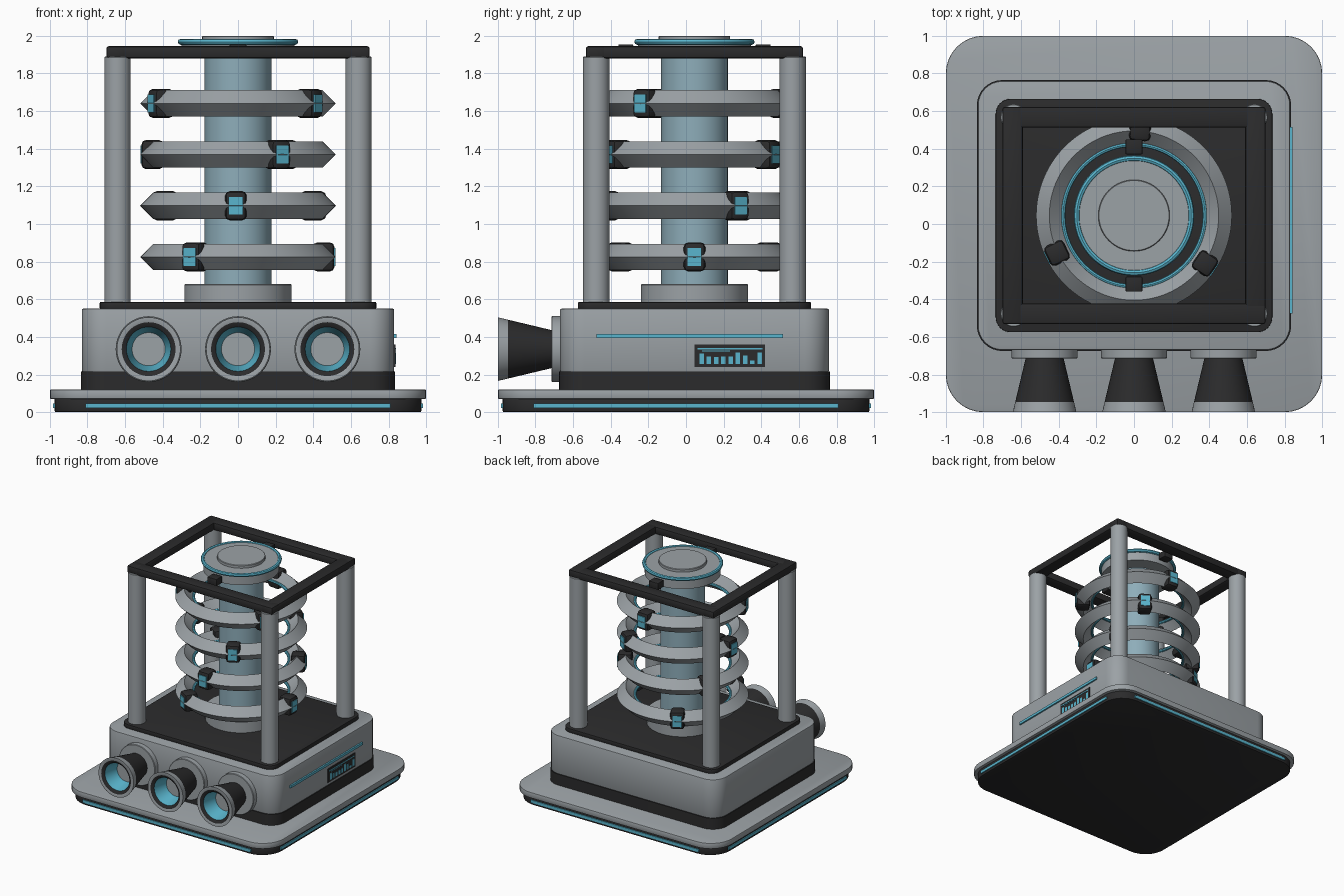
import bpy, bmesh, math
from math import pi, sin, cos
from mathutils import Matrix, Vector

if "Cube" in bpy.data.objects:
    bpy.data.objects.remove(bpy.data.objects["Cube"], do_unlink=True)

CY = 0.045  # the upper assembly sits slightly behind the base centre


def material(name, r, g, b):
    m = bpy.data.materials.new(name)
    m.use_nodes = True
    m.diffuse_color = (r, g, b, 1)
    m.node_tree.nodes["Principled BSDF"].inputs["Base Color"].default_value = (r, g, b, 1)
    return m


GREY = material("steel_grey", .33, .36, .38)
BLACK = material("charcoal_black", .024, .024, .025)
CYAN = material("bright_cyan", .10, .46, .61)
GLASS = material("pale_blue", .27, .42, .49)


def finish(bm, name, mats, matrix=Matrix(), smooth=True):
    bmesh.ops.recalc_face_normals(bm, faces=bm.faces)
    mesh = bpy.data.meshes.new(name)
    bm.to_mesh(mesh)
    bm.free()
    for m in mats:
        mesh.materials.append(m)
    ob = bpy.data.objects.new(name, mesh)
    ob.matrix_world = matrix
    bpy.context.collection.objects.link(ob)
    if smooth:
        bpy.ops.object.select_all(action='DESELECT')
        ob.select_set(True)
        bpy.context.view_layer.objects.active = ob
        bpy.ops.object.shade_smooth_by_angle(angle=math.radians(35))
    return ob


def box(name, mat, centre, size, corner=0, edge=0, matrix=Matrix()):
    """Box with rounded upright corners and softened remaining edges."""
    bm = bmesh.new()
    bmesh.ops.create_cube(bm, size=1, matrix=Matrix.Translation(centre) @ Matrix.Diagonal((*size, 1)))
    if corner:
        upright = [e for e in bm.edges
                   if abs(e.verts[0].co.z - e.verts[1].co.z) > size[2] / 2]
        bmesh.ops.bevel(bm, geom=upright, offset=corner, segments=8, profile=.5, affect='EDGES')
    if edge:
        sharp = [e for e in bm.edges if e.calc_face_angle(0) > 1]
        bmesh.ops.bevel(bm, geom=sharp, offset=edge, segments=2, profile=.5, affect='EDGES')
    return finish(bm, name, [mat], matrix, bool(corner or edge))


def lathe(name, mats, profile, matrix, closed=False, slots=None, steps=64):
    """Spin (radius, height) points about z; slots gives a material per band."""
    bm = bmesh.new()
    rings = []
    for r, h in profile:
        if r == 0:
            rings.append([bm.verts.new((0, 0, h))] * steps)
        else:
            rings.append([bm.verts.new((r * cos(2 * pi * i / steps), r * sin(2 * pi * i / steps), h))
                          for i in range(steps)])
    pairs = list(zip(rings, rings[1:]))
    if closed:
        pairs.append((rings[-1], rings[0]))
    for band, (a, b) in enumerate(pairs):
        for i in range(steps):
            j = (i + 1) % steps
            loop = list(dict.fromkeys((a[i], a[j], b[j], b[i])))
            face = bm.faces.new(loop)
            face.material_index = slots[band] if slots else 0
    return finish(bm, name, mats, matrix)


def cylinder(name, mat, x, y, radius, z0, z1, bevel=.004):
    pts = [(0, z0), (radius, z0), (radius, z1 - bevel), (radius - bevel, z1), (0, z1)]
    return lathe(name, [mat], pts, Matrix.Translation((x, y, 0)))


def ring(name, mat, z, major, minor, sides):
    pts = [(major + minor * cos(2 * pi * i / sides), minor * sin(2 * pi * i / sides))
           for i in range(sides)]
    return lathe(name, [mat], pts, Matrix.Translation((0, CY, z)), closed=True, steps=96)


# Base
box("base_foot", BLACK, (0, 0, .0375), (1.95, 1.95, .075), .19, .008)
box("base_plate", GREY, (0, 0, .095), (2, 2, .05), .2, .006)
for k in range(4):
    box("base_light", CYAN, (.975, 0, .033), (.016, 1.62, .024),
        matrix=Matrix.Rotation(k * pi / 2, 4, 'Z'))

# Housing
box("housing_skirt", BLACK, (0, CY, .166), (1.67, 1.44, .1), .135)
box("housing", GREY, (0, CY, .382), (1.66, 1.43, .336), .13, .008)
box("housing_cover", BLACK, (0, CY, .567), (1.47, 1.24, .036), .08, .005)

# Display on the side of the housing
box("side_light", CYAN, (.835, .02, .405), (.016, .99, .022))
box("display_panel", BLACK, (.831, .233, .3), (.01, .375, .12))
box("display_line", CYAN, (.8365, .233, .338), (.004, .345, .008))
box("display_short_line", CYAN, (.8365, .16, .325), (.004, .15, .004))
for i, h in enumerate((.055, .04, .035, .038, .038, .06, .045, .018, .06)):
    box("display_bar", CYAN, (.8365, .083 + i * .0385, .257 + h / 2), (.004, .024, h))

# Front nozzles, spun about an axis pointing forward
for x in (-.475, 0, .475):
    aim = Matrix.Translation((x, 0, .335)) @ Matrix.Rotation(pi / 2, 4, 'X')
    lathe("nozzle_flange", [GREY],
          [(0, .65), (.175, .65), (.175, .711), (.171, .715), (0, .715)], aim)
    lathe("nozzle", [BLACK, GREY, CYAN],
          [(.1, .71), (.156, .945), (.169, 1), (.143, 1), (.118, .985), (.088, .86), (0, .86)],
          aim, slots=[0, 1, 1, 0, 2, 1])

# Corner posts and top frame
for sx in (-1, 1):
    for sy in (-1, 1):
        cylinder("corner_post", GREY, sx * .64, CY + sy * .522, .07, .58, 1.89)
    box("frame_side_beam", BLACK, (sx * .645, CY, 1.9125), (.11, 1.155, .066), 0, .014)
    box("frame_cross_beam", BLACK, (0, CY + sx * .522, 1.9125), (1.4, .11, .066), 0, .014)
    box("cap_clip", BLACK, (0, CY + sx * .365, 1.925), (.09, .08, .06), 0, .006)

# Central column and cap
cylinder("column_pedestal", GREY, 0, CY, .285, .58, .68)
cylinder("column_core", GLASS, 0, CY, .177, .67, 1.89)
cylinder("column_cap", GREY, 0, CY, .3, 1.88, 1.975)
cylinder("cap_disc", GREY, 0, CY, .19, 1.97, 2.0)
ring("cap_light", CYAN, 1.968, .304, .016, 8)

# Coil rings, each with three clamps and turned a little further than the last
for k in range(4):
    z = .825 + .272 * k
    ring("coil_ring", GREY, z, .45, .07, 4)
    ring("coil_inner_light", CYAN, z, .377, .012, 8)
    for j in range(3):
        turn = Matrix.Translation((0, CY, z)) @ Matrix.Rotation(.5 * k + j * 2 * pi / 3, 4, 'Z')
        box("coil_clamp", BLACK, (.455, 0, 0), (.115, .115, .155), 0, .025, turn)
        box("clamp_light", CYAN, (.505, 0, 0), (.026, .075, .095), matrix=turn)
